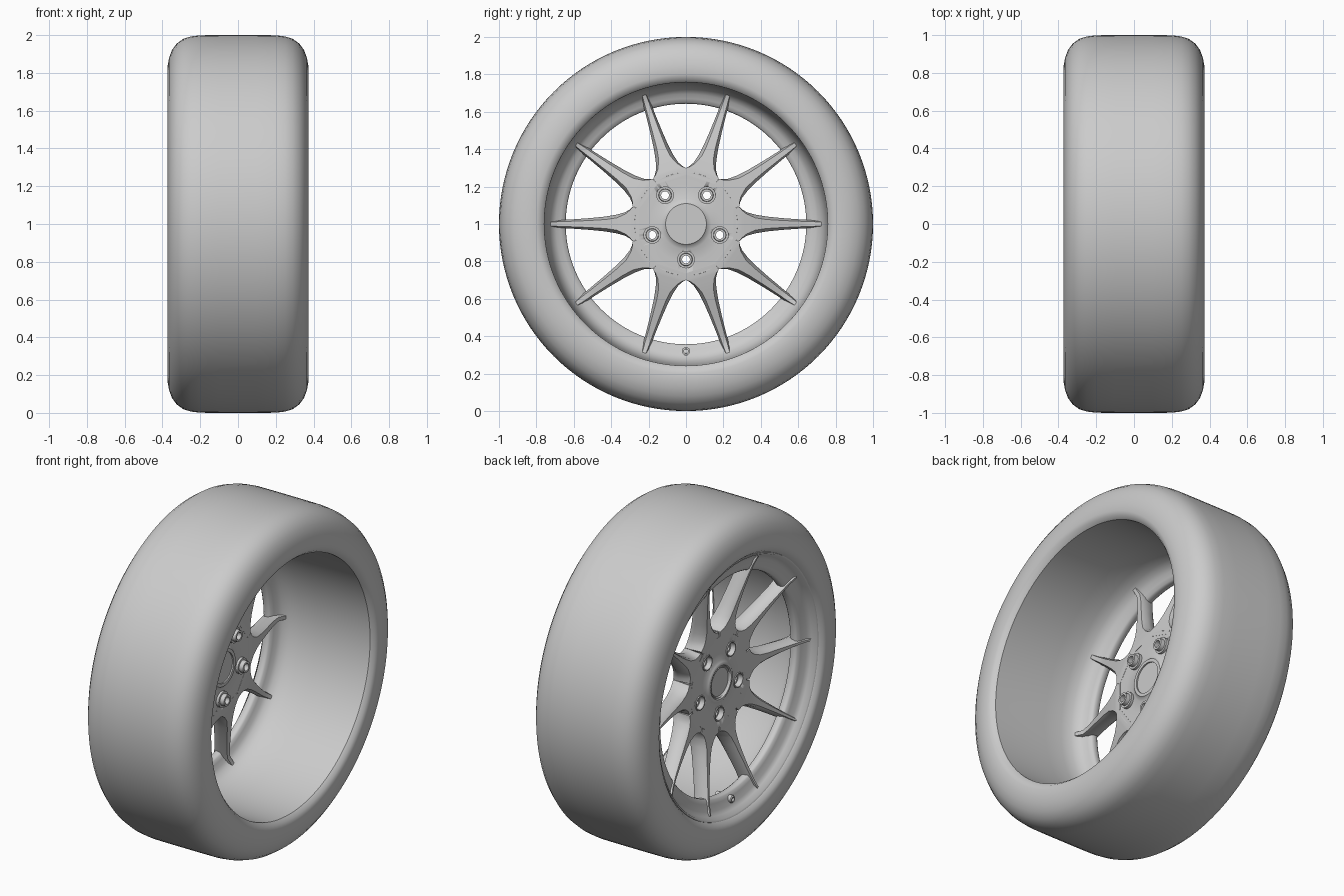
import bpy, bmesh, math
from mathutils import Vector

cube = bpy.data.objects.get("Cube")
if cube:
    bpy.data.objects.remove(cube)

grey = bpy.data.materials.new("plain grey")
grey.use_nodes = True
colour = (0.6, 0.6, 0.6, 1)
grey.diffuse_color = colour
grey.node_tree.nodes["Principled BSDF"].inputs["Base Color"].default_value = colour

AXLE = Vector((0, 0, 1))


def polar(out, r, angle, side=0.0):
    """Point at radius r along a spoke direction; out is the distance towards
    the wheel's outer face, which looks along -x."""
    c, s = math.cos(angle), math.sin(angle)
    return AXLE + Vector((-out, r * c - side * s, r * s + side * c))


def finish(name, bm, sharp=35):
    bmesh.ops.recalc_face_normals(bm, faces=bm.faces)
    mesh = bpy.data.meshes.new(name)
    bm.to_mesh(mesh)
    bm.free()
    obj = bpy.data.objects.new(name, mesh)
    bpy.context.collection.objects.link(obj)
    mesh.materials.append(grey)
    bpy.ops.object.select_all(action="DESELECT")
    bpy.context.view_layer.objects.active = obj
    obj.select_set(True)
    bpy.ops.object.shade_smooth_by_angle(angle=math.radians(sharp))
    return obj


def lathe(bm, profile, steps=96, closed=False, centre=None):
    """Turn an (out, r) profile about the axle or about a parallel line."""
    offset = centre or Vector()
    rings = []
    for out, r in profile:
        if r == 0:
            rings.append([bm.verts.new(polar(out, 0, 0) + offset)] * steps)
        else:
            rings.append([bm.verts.new(polar(out, r, math.tau * i / steps) + offset)
                          for i in range(steps)])
    pairs = list(zip(rings, rings[1:]))
    if closed:
        pairs.append((rings[-1], rings[0]))
    for a, b in pairs:
        for i in range(steps):
            j = (i + 1) % steps
            corners = list(dict.fromkeys((a[i], a[j], b[j], b[i])))
            bm.faces.new(corners)


def turned(name, profile, steps=96, closed=False, sharp=35):
    bm = bmesh.new()
    lathe(bm, profile, steps, closed)
    return finish(name, bm, sharp)


# Tyre: rounded shoulders, side walls tucking in to the rim
half = [(0.10, 1.0), (0.20, 0.999), (0.25, 0.993), (0.29, 0.98), (0.325, 0.955),
        (0.35, 0.92), (0.365, 0.88), (0.372, 0.84), (0.372, 0.80), (0.365, 0.775),
        (0.345, 0.758)]
turned("tyre", [(-x, r) for x, r in reversed(half)] + half, 128, sharp=60)

# Rim: front lip, thin flange for the spokes, then a deep wide barrel
turned("rim", [(0.335, 0.762), (0.348, 0.757), (0.345, 0.747), (0.318, 0.733),
               (0.302, 0.71), (0.292, 0.67), (0.284, 0.65), (0.275, 0.643),
               (0.248, 0.643), (0.238, 0.65), (0.23, 0.67), (0.22, 0.695),
               (0.205, 0.715), (0.17, 0.735), (0.11, 0.747), (0.0, 0.752),
               (-0.345, 0.758)], 128, sharp=50)

# Spokes: ten tapered blades flaring into the hub
# stations: radius, front half width, widest half width, front out, back out
stations = [(0.25, 0.078, 0.081, 0.221, 0.112), (0.285, 0.088, 0.092, 0.223, 0.114),
            (0.30, 0.066, 0.078, 0.225, 0.117), (0.325, 0.050, 0.063, 0.228, 0.122),
            (0.37, 0.037, 0.050, 0.234, 0.132), (0.43, 0.027, 0.040, 0.244, 0.148),
            (0.52, 0.019, 0.031, 0.262, 0.172), (0.62, 0.013, 0.024, 0.285, 0.198),
            (0.68, 0.011, 0.021, 0.302, 0.208), (0.725, 0.009, 0.017, 0.320, 0.188),
            (0.738, 0.009, 0.015, 0.314, 0.186)]
bm = bmesh.new()
for k in range(10):
    angle = math.tau * k / 10
    loops = []
    for r, front, wide, top, base in stations:
        depth = top - base
        ridge = min(1, max(0.6, 1 - (r - 0.285) * 4))
        section = [(top, front * ridge), (top - depth * 0.12, front),
                   (base + depth * 0.3, wide), (base, wide * ridge)]
        section += [(out, -w) for out, w in reversed(section)]
        loops.append([bm.verts.new(polar(out, r, angle, w)) for out, w in section])
    for a, b in zip(loops, loops[1:]):
        for i in range(8):
            j = (i + 1) % 8
            bm.faces.new((a[i], a[j], b[j], b[i]))
    bm.faces.new(loops[0])
    bm.faces.new(loops[-1])
finish("spokes", bm, sharp=45)

# Hub: dished disc with a hollow centre boss
hub = turned("hub", [(0.232, 0.108), (0.228, 0.116), (0.220, 0.128), (0.218, 0.20),
                     (0.222, 0.27), (0.212, 0.286), (0.125, 0.286), (0.113, 0.275),
                     (0.113, 0.20), (0.108, 0.135), (0.098, 0.114), (0.092, 0.109),
                     (0.092, 0.09), (0.22, 0.09), (0.232, 0.098)], closed=True)

# Bolt holes through the hub
bolt_angles = [math.radians(-90 + 72 * k) for k in range(5)]
bolt_centres = [polar(0, 0.19, a) - AXLE for a in bolt_angles]
bm = bmesh.new()
for c in bolt_centres:
    lathe(bm, [(0.0, 0), (0.0, 0.04), (0.3, 0.04), (0.3, 0)], 24, centre=c)
cutter = finish("bolt_hole_cutter", bm)
cutter.hide_render = True
cutter.hide_set(True)
cut = hub.modifiers.new("bolt holes", "BOOLEAN")
cut.operation = "DIFFERENCE"
cut.object = cutter
cut.solver = "EXACT"

# Hollow bolt sleeves standing out behind the hub
bm = bmesh.new()
for c in bolt_centres:
    lathe(bm, [(0.21, 0.046), (0.224, 0.044), (0.224, 0.038), (0.195, 0.034),
               (0.195, 0.023), (0.07, 0.021), (0.07, 0.033), (0.095, 0.035),
               (0.095, 0.047)], 24, closed=True, centre=c)
finish("bolt_sleeves", bm)

# Centre cap with a shallow rim
turned("centre_cap", [(0.1, 0), (0.1, 0.092), (0.226, 0.092), (0.229, 0.088),
                      (0.222, 0.082), (0.222, 0)])

# Valve through the bottom of the rim flange
bm = bmesh.new()
lathe(bm, [(0.23, 0), (0.23, 0.011), (0.205, 0.012), (0.205, 0.022), (0.308, 0.022),
           (0.313, 0.018), (0.313, 0.011), (0.288, 0.01), (0.288, 0)], 20,
      centre=Vector((0, 0, -0.68)))
finish("valve", bm)
